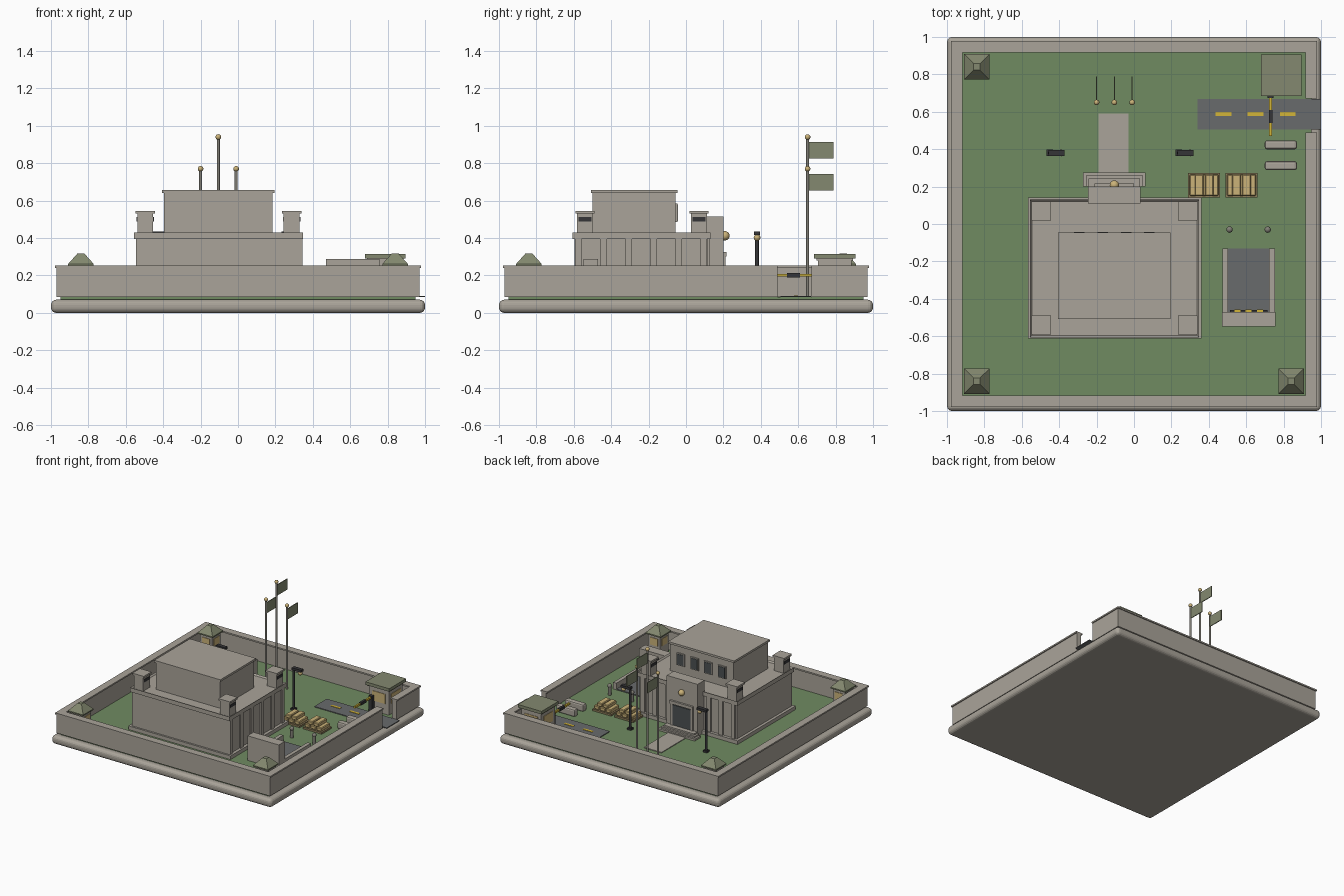
import bpy
import bmesh
from mathutils import Matrix, Vector

default_cube = bpy.data.objects.get("Cube")
if default_cube:
    bpy.data.objects.remove(default_cube, do_unlink=True)


def make_material(name, red, green, blue):
    mat = bpy.data.materials.new(name)
    mat.use_nodes = True
    mat.diffuse_color = (red, green, blue, 1)
    mat.node_tree.nodes["Principled BSDF"].inputs["Base Color"].default_value = (red, green, blue, 1)
    return mat


concrete = make_material("warm concrete", .40, .37, .32)
grass = make_material("grass green", .16, .26, .12)
asphalt = make_material("asphalt grey", .14, .145, .15)
olive = make_material("olive cloth and roofing", .23, .25, .16)
yellow = make_material("marking yellow", .65, .46, .04)
tan = make_material("pale gold", .60, .45, .19)
black = make_material("dark metal", .035, .035, .038)
glass = make_material("dark glass", .07, .08, .085)
steel = make_material("grey steel", .22, .21, .18)
wood = make_material("pallet wood", .26, .20, .10)

GROUND = .085   # top of the lawn
MIDDLE = -.105  # centre line of the main building in x


def finish(name, bm, mat, smooth=False):
    mesh = bpy.data.meshes.new(name)
    bm.to_mesh(mesh)
    bm.free()
    mesh.materials.append(mat)
    for face in mesh.polygons:
        face.use_smooth = smooth
    obj = bpy.data.objects.new(name, mesh)
    bpy.context.collection.objects.link(obj)
    return obj


def box(name, mat, xs, ys, zs, bevel=0, segments=2):
    """Box between pairs of limits, with an optional bevel."""
    bm = bmesh.new()
    low, high = (Vector(v) for v in zip(xs, ys, zs))
    matrix = Matrix.Translation((low + high) / 2) @ Matrix.Diagonal((high - low).to_4d())
    bmesh.ops.create_cube(bm, size=1, matrix=matrix)
    obj = finish(name, bm, mat)
    if bevel:
        modifier = obj.modifiers.new("rounded edges", "BEVEL")
        modifier.width, modifier.segments = bevel, segments
    return obj


def block(name, mat, x, y, width, depth, zs, **options):
    """Box placed by its centre in plan."""
    return box(name, mat, (x - width / 2, x + width / 2), (y - depth / 2, y + depth / 2), zs, **options)


def tube(name, mat, x, y, radius, low, high, sides=12, top=None):
    bm = bmesh.new()
    bmesh.ops.create_cone(bm, cap_ends=True, segments=sides, radius1=radius,
                          radius2=radius if top is None else top, depth=high - low,
                          matrix=Matrix.Translation((x, y, (low + high) / 2)))
    return finish(name, bm, mat)


def ball(name, mat, x, y, z, radius):
    bm = bmesh.new()
    bmesh.ops.create_uvsphere(bm, u_segments=16, v_segments=10, radius=radius,
                              matrix=Matrix.Translation((x, y, z)))
    return finish(name, bm, mat, smooth=True)


def tray(name, mat, xs, ys, zs, rim, drop):
    """Box whose top is inset and lowered to leave a parapet."""
    obj = box(name, mat, xs, ys, zs)
    bm = bmesh.new()
    bm.from_mesh(obj.data)
    top = max(bm.faces, key=lambda f: f.calc_center_median().z)
    bmesh.ops.inset_region(bm, faces=[top], thickness=rim)
    floor = max((f for f in bm.faces if f.normal.z > .9), key=lambda f: -abs(f.calc_center_median().x - sum(xs) / 2)
                - abs(f.calc_center_median().y - sum(ys) / 2))
    bmesh.ops.translate(bm, verts=floor.verts, vec=(0, 0, -drop))
    bm.to_mesh(obj.data)
    bm.free()


# Plinth and lawn
box("base_plinth", concrete, (-1, 1), (-1, 1), (0, .07), bevel=.028, segments=4)
box("lawn", grass, (-.95, .95), (-.95, .95), (.06, GROUND))

# Perimeter wall with a gate gap on the left side
GATE = (.49, .67)
for part, inner, outer, zs in (("wall", .93, .97, (GROUND, .24)), ("wall_cap", .918, .978, (.24, .252))):
    for side, label in ((-1, "front"), (1, "back")):
        ys = sorted((side * inner, side * outer))
        box(label + "_" + part, concrete, (-outer, outer), ys, zs)
    box("right_" + part, concrete, (-outer, -inner), (-inner, inner), zs)
    box("left_front_" + part, concrete, (inner, outer), (-inner, GATE[0]), zs)
    box("left_back_" + part, concrete, (inner, outer), (GATE[1], inner), zs)

# Corner watch posts with hipped roofs
for x, y in ((-.84, -.84), (-.84, .84), (.84, -.84)):
    block("watch_post", concrete, x, y, .11, .11, (GROUND, .255))
    block("watch_post_window", tan, x, y, .118, .07, (.17, .23))
    block("watch_post_window", tan, x, y, .07, .118, (.17, .23))
    block("watch_post_eave", olive, x, y, .136, .136, (.252, .262))
    roof = tube("watch_post_roof", olive, 0, 0, .096, .262, .318, sides=4, top=.025)
    roof.rotation_euler.z = 3.14159 / 4
    roof.location = (x, y, 0)

# Main building: footing, lower storey and parapet
box("building_footing", concrete, (-.568, .36), (-.612, .142), (GROUND, .115))
box("lower_storey", concrete, (-.545, .335), (-.597, .118), (GROUND, .40))
tray("lower_roof", concrete, (-.557, .348), (-.606, .13), (.395, .43), .015, .012)
for i in range(6):
    block("side_pilaster", concrete, .337, -.575 + i * .134, .018, .035, (GROUND, .395))
for offset in (.19, .30, .41):
    for side in (-1, 1):
        block("back_pilaster", concrete, MIDDLE + side * offset, .12, .035, .018, (GROUND, .395))

# Upper storey with a row of windows
box("upper_storey", concrete, (-.395, .185), (-.5, -.055), (.415, .64))
box("upper_roof", concrete, (-.406, .195), (-.508, -.045), (.64, .657))
for i in range(4):
    x = MIDDLE + (i - 1.5) * .125
    block("window_frame", concrete, x, -.052, .07, .012, (.485, .585))
    block("window_pane", glass, x, -.048, .056, .01, (.492, .578))

# Roof corner turrets with slits
for x in (-.496, .287):
    for y in (-.54, .069):
        block("turret", concrete, x, y, .085, .085, (.415, .532))
        block("turret_cap", concrete, x, y, .104, .1, (.53, .545))
        block("turret_slit", black, x, y, .092, .07, (.488, .512))

# Entrance portal, door, steps and path
box("portal", concrete, (-.245, .035), (.11, .2), (GROUND, .515))
block("door", glass, MIDDLE, .2, .165, .01, (GROUND, .29))
block("door_lintel", concrete, MIDDLE, .205, .21, .022, (.30, .325))
for side in (-1, 1):
    block("door_jamb", concrete, MIDDLE + side * .092, .203, .02, .016, (GROUND, .30))
ball("portal_emblem", tan, MIDDLE, .208, .412, .025)
for i in range(3):
    block("entrance_step", concrete, MIDDLE, .238 - i * .008, .335 - i * .03, .075 - i * .016,
          (GROUND, .1 + i * .012))
box("entrance_path", concrete, (-.19, -.03), (.2, .59), (GROUND, .091))

# Flagpoles
for offset, height in ((-.095, .77), (0, .94), (.095, .77)):
    x, y = MIDDLE + offset, .65
    tube("flagpole", steel, x, y, .008, GROUND, height)
    ball("flagpole_finial", tan, x, y, height, .015)
    block("flag", olive, x, y + .07, .006, .135, (height - .115, height - .027))

# Lamp posts with a hanging globe
for x in (-.45, .24):
    block("lamp_foot", black, x, .38, .035, .035, (GROUND, .1))
    tube("lamp_post", black, x, .38, .01, GROUND, .42)
    block("lamp_arm", black, x + .035, .38, .085, .032, (.415, .434))
    ball("lamp_globe", tan, x + .06, .38, .402, .018)

# Road, dashes and gate barrier
box("road", asphalt, (.34, 1), (.505, .668), (GROUND, .091))
for i in range(3):
    block("road_dash", yellow, .478 + i * .172, .588, .085, .02, (.09, .094))
block("barrier_post", black, .73, .69, .03, .03, (GROUND, .215))
block("barrier_arm", yellow, .73, .58, .014, .22, (.193, .209))
block("barrier_band", black, .73, .575, .019, .07, (.19, .212))

# Guard house beside the gate
block("guard_house", concrete, .787, .795, .18, .18, (GROUND, .285))
block("guard_house_window", tan, .787, .795, .188, .12, (.17, .25))
block("guard_house_window", tan, .787, .795, .12, .188, (.17, .25))
block("guard_house_roof", olive, .787, .795, .215, .22, (.29, .315))
block("guard_house_eave", concrete, .787, .795, .195, .195, (.28, .29))

# Concrete road blocks
for y in (.312, .423):
    block("road_block", concrete, .785, y, .172, .048, (GROUND, .145), bevel=.012)

# Pallets with stacked bars
for x in (.375, .575):
    block("pallet", wood, x, .208, .172, .13, (GROUND, .1))
    for i in range(3):
        block("lower_bar", tan, x + (i - 1) * .054, .208, .046, .115, (.1, .13), bevel=.005, segments=1)
    for side in (-1, 1):
        block("upper_bar", tan, x + side * .027, .208, .046, .115, (.13, .16), bevel=.005, segments=1)

# Vehicle bay: end wall, side walls, floor, hazard bar and bollards
BAY = .613
block("bay_end_wall", concrete, BAY, -.51, .285, .078, (GROUND, .287))
block("bay_floor", asphalt, BAY, -.3, .225, .34, (GROUND, .092))
block("bay_door", glass, BAY, -.472, .2, .01, (GROUND, .225))
block("hazard_bar", black, BAY, -.467, .2, .012, (.23, .25))
for i in range(3):
    block("hazard_stripe", yellow, BAY + (i - 1) * .06, -.466, .032, .018, (.231, .251))
for side in (-1, 1):
    block("bay_side_wall", concrete, BAY + side * .125, -.3, .03, .34, (GROUND, .14))
    tube("bollard", steel, BAY + side * .102, -.03, .013, GROUND, .16)
    ball("bollard_top", steel, BAY + side * .102, -.03, .16, .017)
